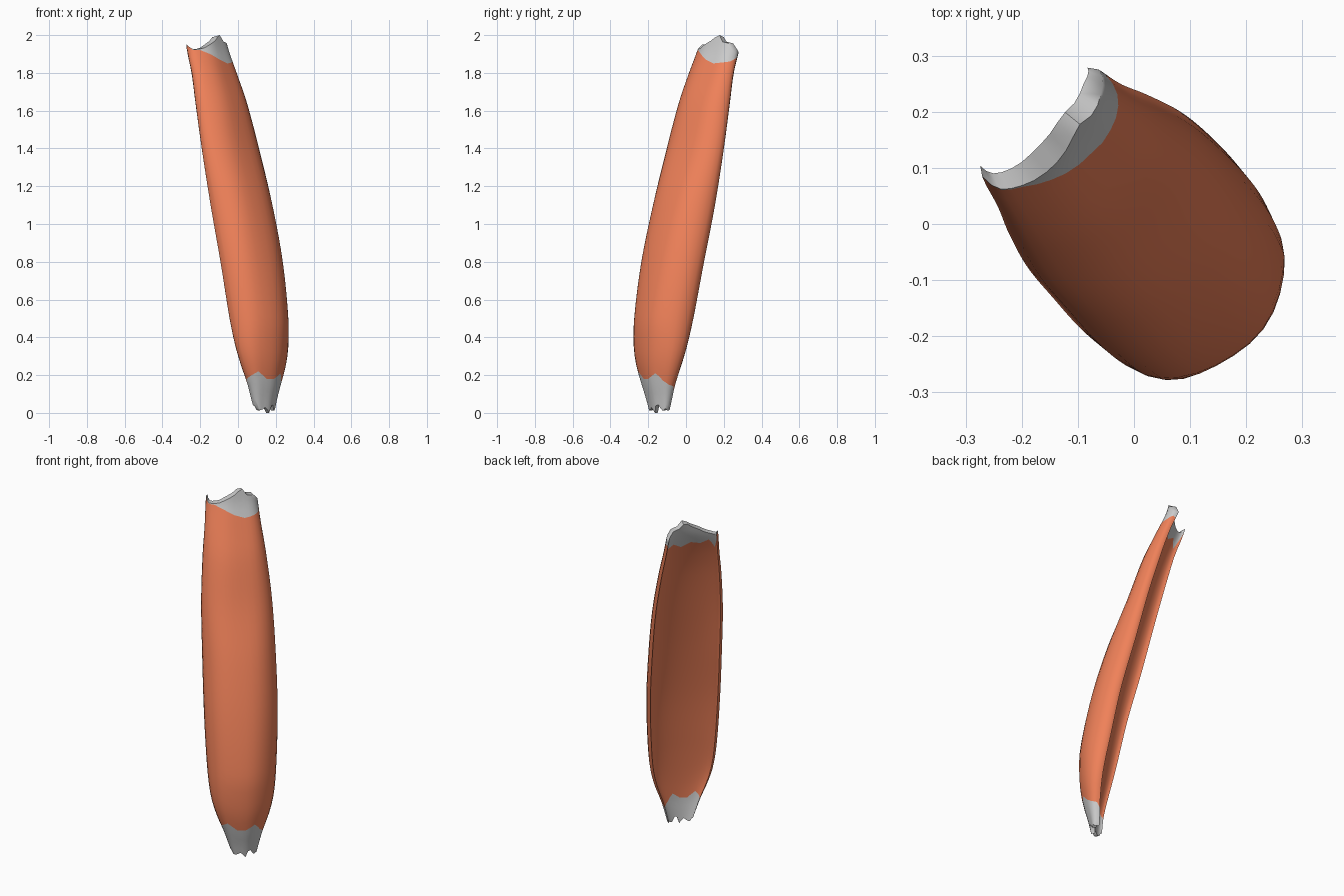
import bpy, bmesh, math, random

if "Cube" in bpy.data.objects:
    bpy.data.objects.remove(bpy.data.objects["Cube"])

random.seed(4)
N = 16                      # segments on the outer and on the inner arc
R = math.sqrt(0.5)

# Crescent stations: height, half width, rim position, outer bulge, inner hollow, side shift
STATIONS = [
    (0.00, 0.062, 0.200, 0.030, 0.012, 0.00),
    (0.08, 0.086, 0.195, 0.052, 0.018, -0.003),
    (0.15, 0.108, 0.192, 0.074, 0.022, -0.005),
    (0.25, 0.146, 0.180, 0.106, 0.026, -0.006),
    (0.35, 0.172, 0.162, 0.132, 0.032, -0.006),
    (0.50, 0.188, 0.130, 0.161, 0.042, -0.004),
    (0.80, 0.201, 0.068, 0.167, 0.052, 0.002),
    (1.10, 0.201, -0.010, 0.160, 0.062, 0.006),
    (1.40, 0.194, -0.083, 0.122, 0.056, 0.006),
    (1.65, 0.173, -0.150, 0.106, 0.050, 0.005),
    (1.80, 0.154, -0.195, 0.084, 0.040, 0.005),
    (1.92, 0.142, -0.243, 0.078, 0.036, 0.007),
    (2.00, 0.132, -0.262, 0.076, 0.036, 0.007),
]


def station(z):
    """Smoothly interpolated crescent dimensions at height z."""
    s = STATIONS
    i = max(k for k in range(len(s) - 1) if k == 0 or s[k][0] <= z)
    h = s[i + 1][0] - s[i][0]
    t = min(1, max(0, (z - s[i][0]) / h))

    def slope(k, c):
        a, b = max(0, k - 1), min(len(s) - 1, k + 1)
        return (s[b][c] - s[a][c]) / (s[b][0] - s[a][0])
    out = []
    for c in range(1, 6):
        p, q, m, n = s[i][c], s[i + 1][c], slope(i, c) * h, slope(i + 1, c) * h
        out.append((2*t**3 - 3*t*t + 1) * p + (t**3 - 2*t*t + t) * m
                   + (3*t*t - 2*t**3) * q + (t**3 - t*t) * n)
    return out


def point(i, z):
    """Point i of the closed crescent section: outer arc, then inner arc."""
    w, rim, outer, inner, shift = station(z)
    if i <= N:
        a = math.pi * i / N
        ripple = 0.003 * math.sin(5 * a + 2.5 * z) * math.sin(a)
        u, d = w * math.cos(a), rim + outer * abs(math.sin(a)) ** 0.88 + ripple
    else:
        a = math.pi * (2 * N + 1 - i) / N
        u, d = 0.92 * w * math.cos(a), rim - 0.016 + (inner + 0.016) * math.sin(a)
    u += shift
    return (R * (u + d), R * (u - d), z)


def fraction(i):
    """Position across the strap: 0 at the back rim, 1 at the left rim."""
    return (i if i <= N else 2 * N + 1 - i) / N


def pick(values, f):
    x = f * (len(values) - 1)
    k = min(int(x), len(values) - 2)
    return values[k] + (values[k + 1] - values[k]) * (x - k)


# Edge heights across the strap
COUNT = 2 * N + 2
frays = [random.uniform(0.01, 0.045) for _ in range(N + 1)]
frays[N // 2] = 0.0
bottom = [frays[i if i <= N else 2 * N + 1 - i] for i in range(COUNT)]
low = [pick([.14, .15, .17, .21, .18, .18, .22, .20, .18], fraction(i))
       - (0.03 if i > N else 0) for i in range(COUNT)]
top = [pick([1.91, 1.93, 1.96, 1.96, 2.0, 1.97, 1.95, 1.93, 1.925, 1.925, 1.95],
            fraction(i)) for i in range(COUNT)]
top[N // 2 - 2] = 2.0
high = [pick([1.88, 1.86, 1.855, 1.85, 1.87, 1.90, 1.92, 1.92, 1.945], fraction(i))
        if i <= N else
        pick([1.87, 1.84, 1.86, 1.83, 1.86, 1.85, 1.88, 1.83, 1.93], fraction(i))
        for i in range(COUNT)]


def strap(name, start, end, rows, cap=None, material=None):
    bm = bmesh.new()
    rings = [[bm.verts.new(point(i, start[i] + (end[i] - start[i]) * r / rows))
              for i in range(COUNT)] for r in range(rows + 1)]
    for a, b in zip(rings, rings[1:]):
        for i in range(COUNT):
            j = (i + 1) % COUNT
            bm.faces.new((a[i], a[j], b[j], b[i]))
    # Torn end closes the gap between outer and inner arcs
    if cap is not None:
        ring = rings[cap]
        for i in range(N):
            bm.faces.new((ring[i], ring[i + 1], ring[2 * N - i], ring[2 * N + 1 - i]))
    bmesh.ops.recalc_face_normals(bm, faces=bm.faces)
    # Open sleeves: make sure the outer face points to the front right
    bm.faces.ensure_lookup_table()
    n = bm.faces[N // 2].normal
    if n.x - n.y < 0:
        bmesh.ops.reverse_faces(bm, faces=bm.faces)
    mesh = bpy.data.meshes.new(name)
    bm.to_mesh(mesh)
    bm.free()
    ob = bpy.data.objects.new(name, mesh)
    bpy.context.collection.objects.link(ob)
    if material:
        mesh.materials.append(material)
    bpy.ops.object.select_all(action='DESELECT')
    ob.select_set(True)
    bpy.context.view_layer.objects.active = ob
    bpy.ops.object.shade_smooth_by_angle(angle=math.radians(60))
    return ob


orange = bpy.data.materials.new("muscle_orange")
orange.diffuse_color = (0.87, 0.22, 0.10, 1)
orange.use_nodes = True
orange.node_tree.nodes["Principled BSDF"].inputs["Base Color"].default_value = orange.diffuse_color

# Coloured belly and the grey ragged ends
strap("muscle_belly", low, high, 36, material=orange)
strap("lower_tendon", bottom, low, 5, cap=0)
strap("upper_tendon", high, top, 4, cap=-1)
